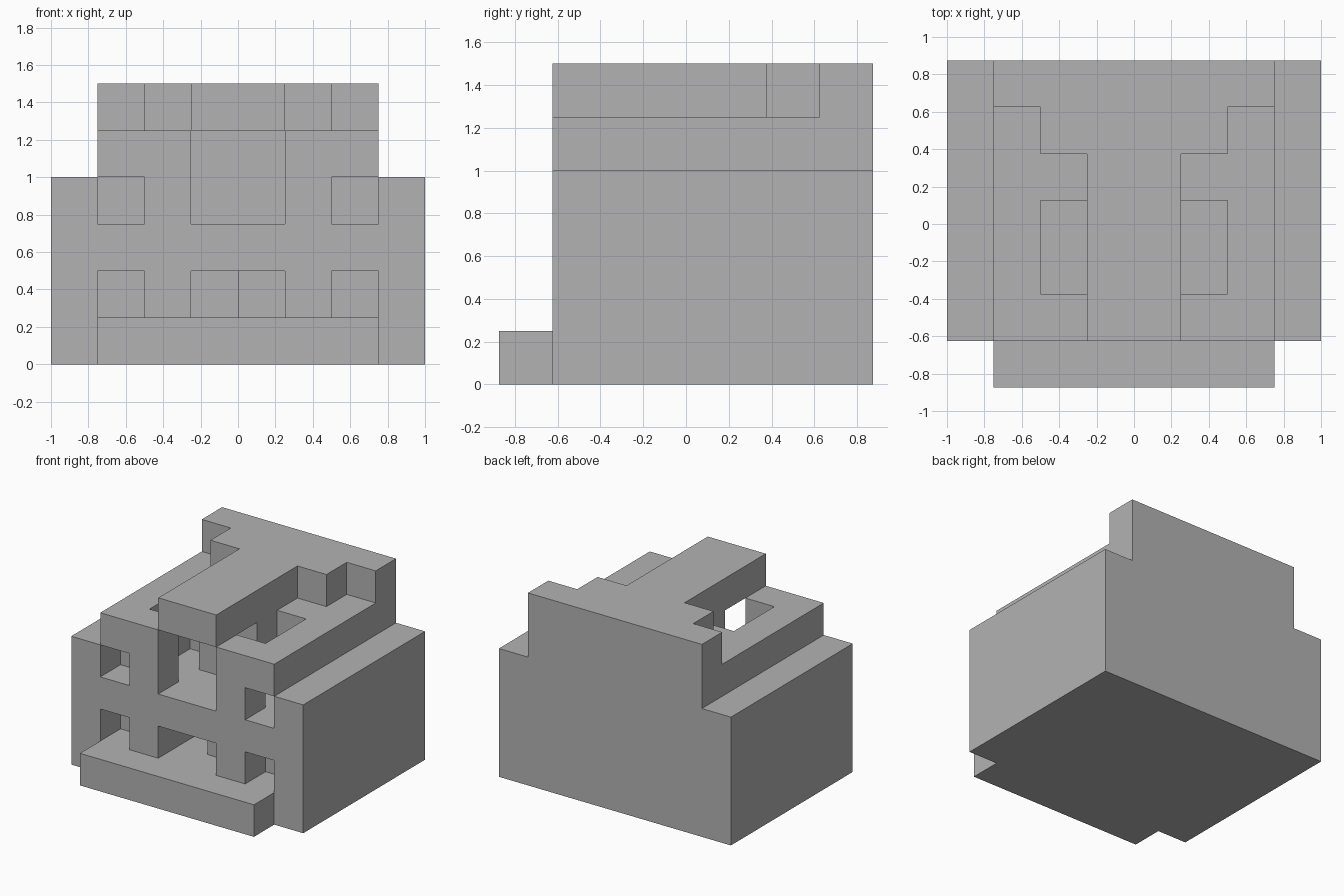
import bpy
import bmesh
from mathutils import Vector

UNIT = 0.25
ORIGIN = Vector((-1.0, -0.625, 0.0))

cube = bpy.data.objects.get("Cube")
if cube:
    bpy.data.objects.remove(cube, do_unlink=True)

stone = bpy.data.materials.new("plain_grey")
stone.use_nodes = True
grey = (0.45, 0.45, 0.45, 1)
stone.diffuse_color = grey
stone.node_tree.nodes["Principled BSDF"].inputs["Base Color"].default_value = grey


def box(x, y, z):
    """Block cells covered by three (start, stop) ranges."""
    return {(i, j, k) for i in range(*x) for j in range(*y) for k in range(*z)}


# Main block: low shoulders and a taller middle
body = box((0, 8), (0, 6), (0, 4)) | box((1, 7), (0, 6), (4, 5))

# Upper hall behind the tall central opening, with side alcoves
body -= box((3, 5), (0, 2), (3, 5))
body -= box((2, 6), (1, 2), (3, 5))
for side in (2, 5):
    body -= box((side, side + 1), (1, 3), (3, 5))

# Square windows, the right-hand one joining the hall
body -= box((1, 2), (0, 1), (3, 4))
body -= box((6, 7), (0, 2), (3, 4))

# Lower openings and the passage behind the central one
for start, stop in ((1, 2), (3, 5), (6, 7)):
    body -= box((start, stop), (0, 1), (1, 2))
body -= box((3, 4), (1, 3), (1, 2))

# Stepped T-shaped roof and the step at the front
roof = box((3, 5), (0, 6), (5, 6)) | box((2, 6), (4, 6), (5, 6)) | box((1, 7), (5, 6), (5, 6))
step = box((1, 7), (-1, 0), (0, 1))

solid = body | roof | step


def build(name, cells):
    """Make the outer skin of a group of cells, with flat areas merged."""
    bm = bmesh.new()
    for cell in sorted(cells):
        for axis in range(3):
            for sign in (-1, 1):
                near = list(cell)
                near[axis] += sign
                if tuple(near) in solid:
                    continue
                normal, u = Vector(), Vector()
                normal[axis] = sign
                u[(axis + 1) % 3] = 1
                v = normal.cross(u)
                centre = Vector(cell) + Vector((0.5, 0.5, 0.5)) + normal / 2
                corners = (-u - v, u - v, u + v, v - u)
                bm.faces.new([bm.verts.new(ORIGIN + (centre + c / 2) * UNIT) for c in corners])
    bmesh.ops.remove_doubles(bm, verts=bm.verts, dist=0.001)
    bmesh.ops.dissolve_limit(bm, angle_limit=0.01, verts=bm.verts, edges=bm.edges)
    mesh = bpy.data.meshes.new(name)
    bm.to_mesh(mesh)
    bm.free()
    mesh.materials.append(stone)
    obj = bpy.data.objects.new(name, mesh)
    bpy.context.collection.objects.link(obj)


build("main_block", body)
build("stepped_roof", roof)
build("front_step", step)
